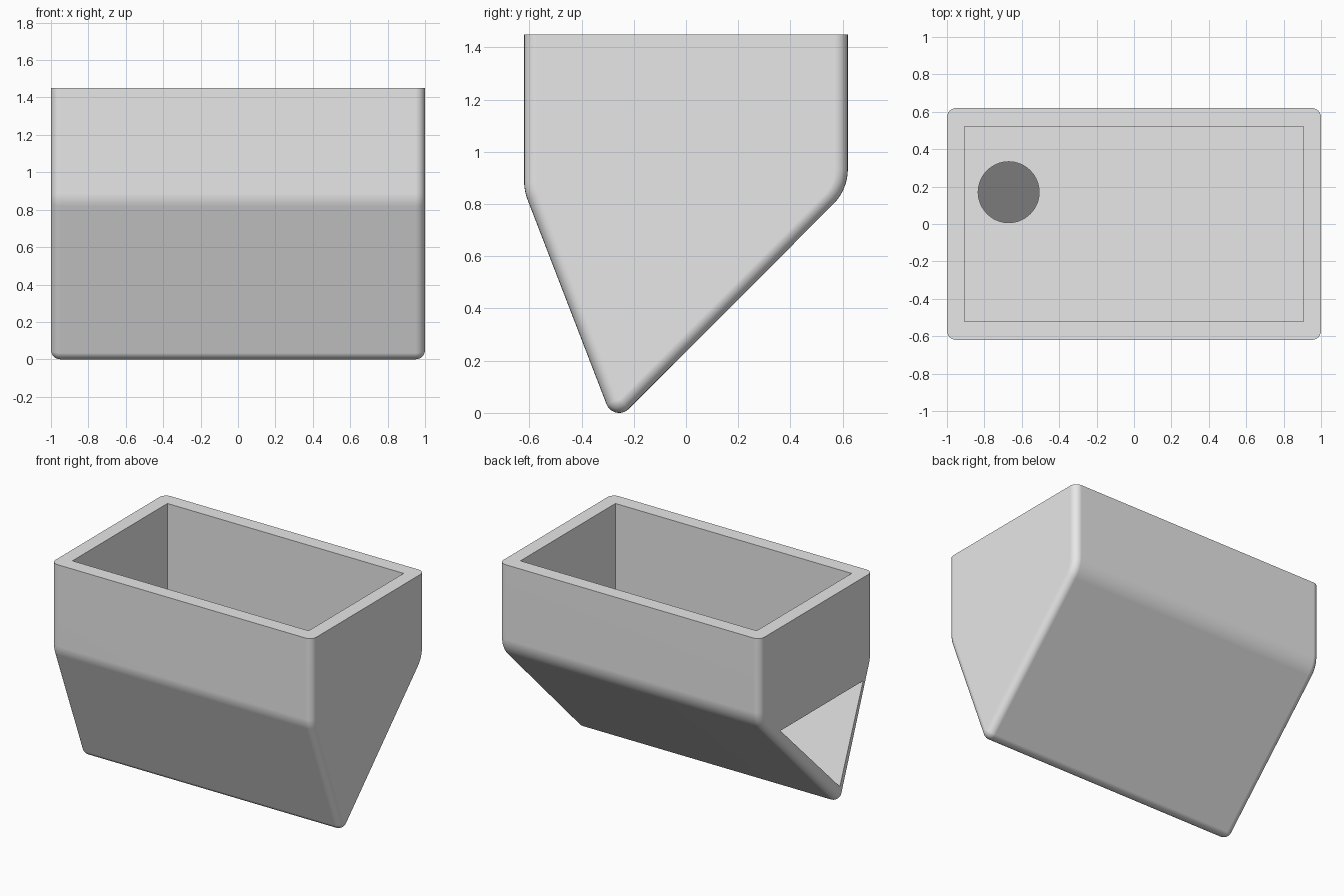
import bpy, bmesh
from math import sin, cos, radians, pi

cube = bpy.data.objects.get("Cube")
if cube:
    bpy.data.objects.remove(cube, do_unlink=True)

HALF_X, HALF_Y, TOP = 1.0, 0.62, 1.45
EDGE = 0.05      # rounding of the end faces
FLOOR = 0.83     # floor of the upper bin
ROOF = 0.735     # roof of the lower chute

grey = bpy.data.materials.new("light_grey")
grey.use_nodes = True
grey.diffuse_color = (0.8, 0.8, 0.8, 1)
grey.node_tree.nodes["Principled BSDF"].inputs["Base Color"].default_value = (0.8, 0.8, 0.8, 1)

# Rounded profile corners: centre y, centre z, radius, normal angles, steps
CORNERS = [
    (-0.43, 0.886, 0.19, 180, 201.2, 6),
    (-0.256, 0.052, 0.052, 201.2, 315, 12),
    (0.43, 0.934, 0.19, 315, 360, 8),
]


def profile(inset):
    """Side outline (y, z), shrunk by inset everywhere but the open top."""
    pts = [(inset - HALF_Y, TOP)]
    for cy, cz, r, a0, a1, n in CORNERS:
        for i in range(n + 1):
            a = radians(a0 + (a1 - a0) * i / n)
            pts.append((cy + (r - inset) * cos(a), cz + (r - inset) * sin(a)))
    return pts + [(HALF_Y - inset, TOP)]


def loft(name, sections):
    """Skin a list of (x, outline) sections and cap both ends."""
    bm = bmesh.new()
    rings = [[bm.verts.new((x, y, z)) for y, z in pts] for x, pts in sections]
    for r0, r1 in zip(rings, rings[1:]):
        for i in range(len(r0)):
            j = (i + 1) % len(r0)
            bm.faces.new((r0[i], r0[j], r1[j], r1[i]))
    bm.faces.new(rings[0])
    bm.faces.new(rings[-1])
    bmesh.ops.recalc_face_normals(bm, faces=bm.faces)
    mesh = bpy.data.meshes.new(name)
    bm.to_mesh(mesh)
    bm.free()
    ob = bpy.data.objects.new(name, mesh)
    mesh.materials.append(grey)
    bpy.context.collection.objects.link(ob)
    return ob


def cut(target, cutter):
    cutter.hide_render = True
    mod = target.modifiers.new("cut", 'BOOLEAN')
    mod.operation = 'DIFFERENCE'
    mod.solver = 'EXACT'
    mod.object = cutter
    bpy.context.view_layer.objects.active = target
    bpy.ops.object.modifier_apply(modifier=mod.name)
    bpy.data.objects.remove(cutter, do_unlink=True)


# Hopper body with rounded ends
STEPS = 6
right_end = []
for i in range(STEPS + 1):
    a = i / STEPS * pi / 2
    right_end.append((HALF_X - EDGE + EDGE * sin(a), profile(EDGE * (1 - cos(a)))))
left_end = [(-x, pts) for x, pts in reversed(right_end)]
body = loft("hopper_body", left_end + right_end)

# Upper bin, open at the top
bin_outline = [(-0.52, FLOOR), (0.52, FLOOR), (0.52, TOP + 0.2), (-0.52, TOP + 0.2)]
cut(body, loft("bin_cutter", [(-0.905, bin_outline), (0.905, bin_outline)]))

# Lower triangular chute, open at one end
chute_outline = [(-0.51, ROOF), (-0.255, 0.10), (0.395, ROOF)]
cut(body, loft("chute_cutter", [(-1.2, chute_outline), (0.9, chute_outline)]))

# Round hole joining the bin to the chute
bpy.ops.mesh.primitive_cylinder_add(vertices=64, radius=0.163, depth=0.18,
                                    location=(-0.67, 0.17, 0.81))
hole = bpy.context.object
hole.data.materials.append(grey)
cut(body, hole)

# Smooth the rounded edges, keep flat faces flat
bpy.ops.object.select_all(action='DESELECT')
body.select_set(True)
bpy.context.view_layer.objects.active = body
bpy.ops.object.shade_smooth_by_angle(angle=radians(30))
weighted = body.modifiers.new("flat_faces", 'WEIGHTED_NORMAL')
weighted.keep_sharp = True
